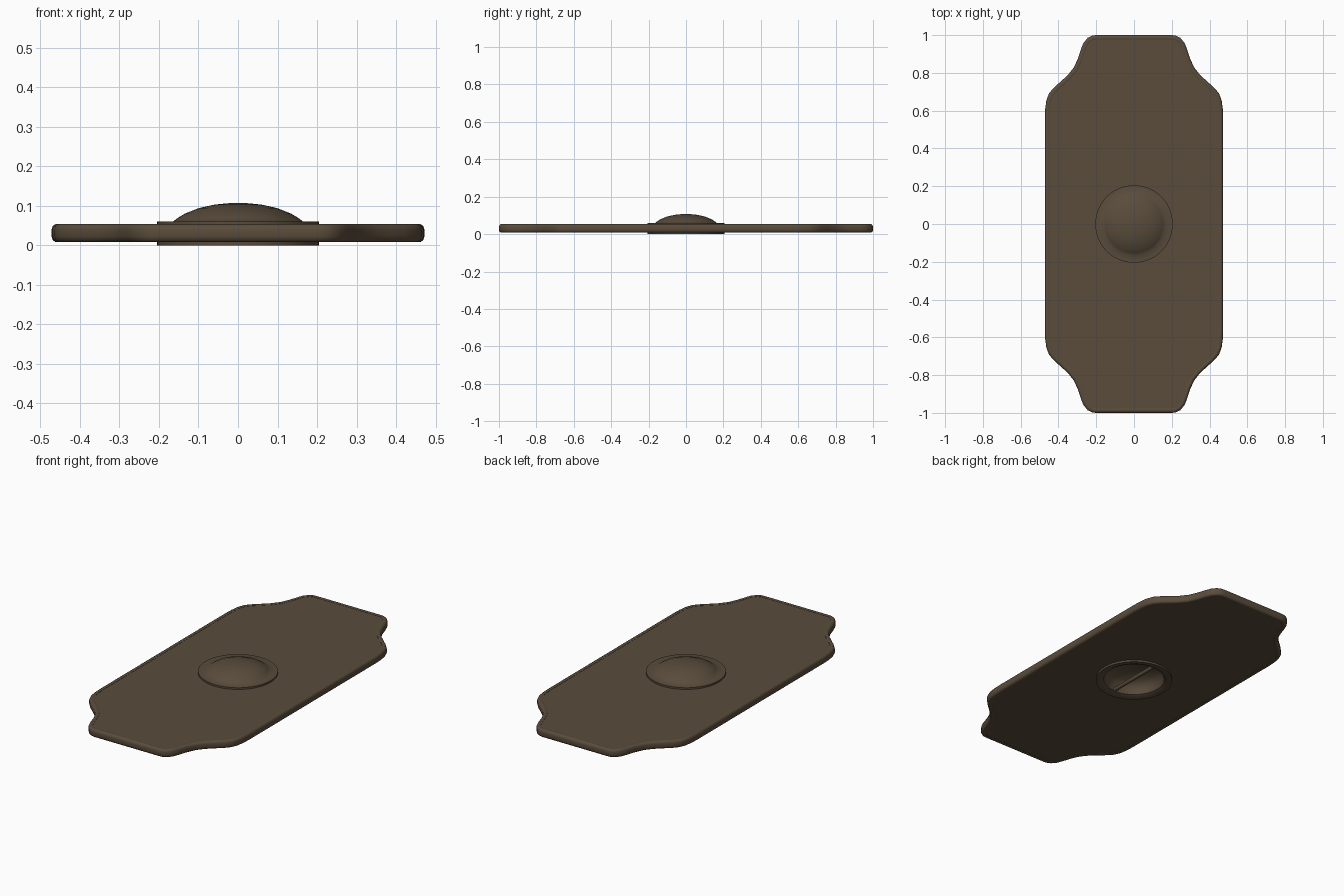
import bpy, bmesh, math
from mathutils import Vector

if "Cube" in bpy.data.objects:
    bpy.data.objects.remove(bpy.data.objects["Cube"])

bronze = bpy.data.materials.new("dark_brown")
bronze.diffuse_color = (0.10, 0.072, 0.044, 1)
bronze.use_nodes = True
bronze.node_tree.nodes["Principled BSDF"].inputs["Base Color"].default_value = bronze.diffuse_color


def finish(obj, angle=35):
    """Add the colour and smooth shading with sharp edges kept."""
    obj.data.materials.clear()
    obj.data.materials.append(bronze)
    bpy.ops.object.select_all(action='DESELECT')
    obj.select_set(True)
    bpy.context.view_layer.objects.active = obj
    bpy.ops.object.shade_smooth_by_angle(angle=math.radians(angle))


def mesh_object(name, verts, faces):
    bm = bmesh.new()
    vs = [bm.verts.new(v) for v in verts]
    for f in faces:
        bm.faces.new([vs[i] for i in f])
    bmesh.ops.recalc_face_normals(bm, faces=bm.faces)
    me = bpy.data.meshes.new(name)
    bm.to_mesh(me)
    bm.free()
    obj = bpy.data.objects.new(name, me)
    bpy.context.collection.objects.link(obj)
    return obj


# Outline: one quarter, mirrored into a counter-clockwise loop
quarter = [(0.472, 0.56), (0.470, 0.61), (0.464, 0.655), (0.449, 0.693),
           (0.422, 0.724), (0.385, 0.757), (0.350, 0.789), (0.319, 0.828),
           (0.298, 0.873), (0.281, 0.925), (0.268, 0.958), (0.245, 0.986),
           (0.220, 0.998), (0.200, 1.0)]
half = quarter + [(-x, y) for x, y in reversed(quarter)]
outline = [Vector(p) for p in half + [(-x, -y) for x, y in half]]


def inset(points, d):
    out = []
    n = len(points)
    for i, p in enumerate(points):
        a = (p - points[i - 1]).normalized()
        b = (points[(i + 1) % n] - p).normalized()
        t = (a + b).normalized()
        out.append(p + Vector((-t.y, t.x)) * d)
    return out


# Flat board with a round hole behind the boss
cu = bpy.data.curves.new("board_curve", 'CURVE')
cu.dimensions = '2D'
cu.fill_mode = 'BOTH'
cu.extrude = 0.0195
circle = [Vector((0.185 * math.cos(k * math.tau / 48), 0.185 * math.sin(k * math.tau / 48)))
          for k in range(48)]
for pts in (inset(outline, 0.015), circle):
    sp = cu.splines.new('POLY')
    sp.points.add(len(pts) - 1)
    for q, p in zip(sp.points, pts):
        q.co = (p.x, p.y, 0, 1)
    sp.use_cyclic_u = True
tmp = bpy.data.objects.new("board_curve", cu)
bpy.context.collection.objects.link(tmp)
bpy.context.view_layer.update()
dg = bpy.context.evaluated_depsgraph_get()
me = bpy.data.meshes.new_from_object(tmp.evaluated_get(dg))
board = bpy.data.objects.new("shield_board", me)
bpy.context.collection.objects.link(board)
for v in me.vertices:
    v.co.z += 0.031
bpy.data.objects.remove(tmp)
finish(board)

# Rounded rim swept around the outline
section = [(0.024, 0.0105), (0.018, 0.0085), (0.010, 0.0085), (0.003, 0.013), (0, 0.022),
           (0, 0.040), (0.003, 0.049), (0.010, 0.0535), (0.018, 0.0535), (0.024, 0.0515)]
rings = [[(p.x, p.y, z) for p in inset(outline, d)] for d, z in section]
n, m = len(outline), len(section)
faces = [(r * n + i, r * n + (i + 1) % n,
          (r + 1) % m * n + (i + 1) % n, (r + 1) % m * n + i)
         for r in range(m) for i in range(n)]
finish(mesh_object("rim", [v for r in rings for v in r], faces), 50)

# Hollow domed boss with a flange, turned around z
profile = [(0.025, 0.1065), (0.06, 0.103), (0.10, 0.094), (0.135, 0.080), (0.153, 0.069),
           (0.165, 0.060), (0.205, 0.060), (0.205, 0.0), (0.180, 0.0), (0.163, 0.008),
           (0.155, 0.035), (0.145, 0.056), (0.125, 0.071), (0.095, 0.084), (0.055, 0.093),
           (0.025, 0.096)]
S, P = 64, len(profile)
verts = [(r * math.cos(k * math.tau / S), r * math.sin(k * math.tau / S), z)
         for r, z in profile for k in range(S)]
faces = [(j * S + k, j * S + (k + 1) % S, (j + 1) * S + (k + 1) % S, (j + 1) * S + k)
         for j in range(P - 1) for k in range(S)]
verts += [(0, 0, 0.1075), (0, 0, 0.097)]
for k in range(S):
    k2 = (k + 1) % S
    faces.append((k2, k, P * S))
    faces.append(((P - 1) * S + k, (P - 1) * S + k2, P * S + 1))
finish(mesh_object("boss", verts, faces), 40)

# Hand grip across the hollow at the back
bpy.ops.mesh.primitive_cylinder_add(vertices=20, radius=0.011, depth=0.32,
                                    location=(0, 0, 0.016), rotation=(math.pi / 2, 0, 0))
grip = bpy.context.object
grip.name = "hand_grip"
finish(grip)
